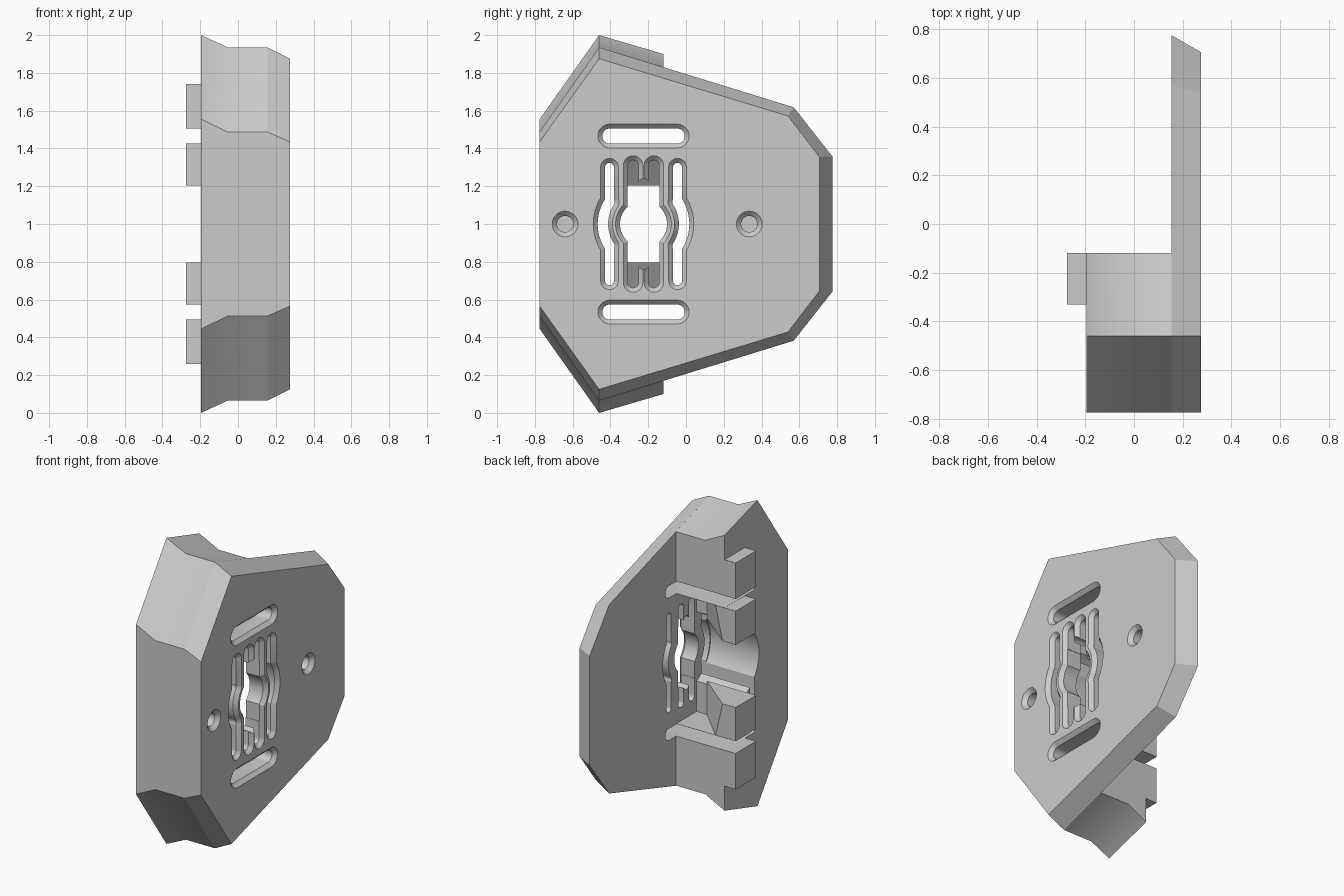
import bpy, bmesh
from math import sin, cos, pi, acos
from mathutils import Vector

if "Cube" in bpy.data.objects:
    bpy.data.objects.remove(bpy.data.objects["Cube"])

grey = bpy.data.materials.new("plain grey")
grey.use_nodes = True
colour = (0.6, 0.6, 0.6, 1)
grey.diffuse_color = colour
grey.node_tree.nodes["Principled BSDF"].inputs["Base Color"].default_value = colour

MID = -0.225    # y of the slot group's centre
FACE = 0.275    # x of the plate's outer face
BACK = 0.155    # x of the plate's inner face
REAR = -0.195   # x of the block's rear face


def loft(name, sections):
    """Closed solid through (x, [(y, z), ...]) sections of equal length."""
    bm = bmesh.new()
    rings = [[bm.verts.new((x, y, z)) for y, z in pts] for x, pts in sections]
    n = len(rings[0])
    for a, b in zip(rings, rings[1:]):
        for i in range(n):
            j = (i + 1) % n
            bm.faces.new((a[i], a[j], b[j], b[i]))
    bm.faces.new(rings[0][::-1])
    bm.faces.new(rings[-1])
    if bm.calc_volume(signed=True) < 0:
        bmesh.ops.reverse_faces(bm, faces=bm.faces)
    me = bpy.data.meshes.new(name)
    bm.to_mesh(me)
    bm.free()
    me.materials.append(grey)
    ob = bpy.data.objects.new(name, me)
    bpy.context.collection.objects.link(ob)
    return ob


def cut(targets, cutter):
    for target in targets:
        mod = target.modifiers.new("cut", 'BOOLEAN')
        mod.operation, mod.solver, mod.object = 'DIFFERENCE', 'EXACT', cutter
        bpy.context.view_layer.objects.active = target
        bpy.ops.object.modifier_apply(modifier=mod.name)
    bpy.data.objects.remove(cutter)


def mirrored(top):
    return top + [(y, 2 - z) for y, z in reversed(top)]


def box(name, x0, x1, y0, y1, z0, z1):
    pts = [(y0, z0), (y1, z0), (y1, z1), (y0, z1)]
    return loft(name, [(x0, pts), (x1, pts)])


def circle(y, r, n=32):
    return [(y + r * cos(2 * pi * i / n), 1 + r * sin(2 * pi * i / n)) for i in range(n)]


def ribbon(path, half):
    """Outline of a path with the given half width and round ends."""
    pts = [Vector(p) for p in path]
    left, right, caps = [], [], []
    for i, p in enumerate(pts):
        d = (pts[min(i + 1, len(pts) - 1)] - pts[max(i - 1, 0)]).normalized()
        side = Vector((-d.y, d.x))
        left.append(p + side * half)
        right.append(p - side * half)
        if i in (0, len(pts) - 1):
            s = -1 if i == 0 else 1
            caps.append([p + half * (side * s * cos(a) + d * s * sin(a))
                         for a in (pi * k / 10 for k in range(1, 10))])
    return [tuple(v) for v in left + caps[1] + right[::-1] + caps[0]]


def cut_slot(path, half):
    rim = 0.024
    cut((plate, block), loft("slot_cutter", [
        (-0.4, ribbon(path, half)), (FACE - rim, ribbon(path, half)),
        (FACE + 0.02, ribbon(path, half + rim * 1.8))]))


def cut_bowed_slot(side, offset, reach, radius, half):
    """Two straight vertical slots joined by an arc around the centre."""
    a = acos(offset / radius)
    y, z = MID + side * offset, radius * sin(a)
    for s in (-1, 1):
        cut_slot([(y, 1 + s * z), (y, 1 + s * reach)], half)
    cut_slot([(MID + side * radius * cos(t), 1 + radius * sin(t))
              for t in (a * k / 8 for k in range(-8, 9))], half * 1.15)


# Rear block, flared at its rear edge
flare = mirrored([(-0.775, 1.555), (-0.46, 2.0), (-0.12, 1.9)])
straight = mirrored([(-0.775, 1.487), (-0.46, 1.935), (-0.12, 1.83)])
block = loft("rear_block", [(REAR, flare), (-0.055, straight), (BACK, straight)])

# Round bore and the recess behind the inner teeth
cut([block], loft("bore_cutter", [(-0.4, circle(MID, 0.25, 48)),
                                  (0.2, circle(MID, 0.25, 48))]))
cut([block], box("recess_cutter", -0.41, 0.21, -0.33, 0, 0.575, 1.425))

# Face plate with a bevelled rim
plate = loft("face_plate", [
    (BACK, mirrored([(-0.775, 1.487), (-0.46, 1.935), (0.57, 1.618), (0.775, 1.358)])),
    (FACE, mirrored([(-0.775, 1.435), (-0.46, 1.875), (0.54, 1.572), (0.706, 1.355)]))])

# Slots: outer pair, inner pair, and the two crosswise ones
for side in (-1, 1):
    cut_bowed_slot(side, 0.18, 0.3, 0.215, 0.024)
    cut_bowed_slot(side, 0.055, 0.31, 0.092, 0.028)
    z = 1 + side * 0.466
    cut_slot([(MID - 0.178, z), (MID + 0.178, z)], 0.04)

# Central opening with rounded notches
cut([plate], box("opening_cutter", 0, 0.4, -0.31, -0.14, 0.8, 1.2))
notch = ribbon([(MID, 0.79), (MID, 1.21)], 0.03)
cut([plate], loft("notch_cutter", [(0.01, notch), (0.41, notch)]))

# Blind countersunk screw holes
for y in (-0.64, 0.335):
    cut([plate], loft("screw_cutter", [
        (FACE - 0.08, circle(y, 0.043)), (FACE - 0.025, circle(y, 0.043)),
        (FACE + 0.01, circle(y, 0.078))]))

# Teeth: plain outer pair and inner pair with sloping backs
parts = [plate, block]
for s, label in ((-1, "lower"), (1, "upper")):
    lo, hi = sorted((1 + s * 0.505, 1 + s * 0.74))
    parts.append(box(label + "_outer_tooth", -0.275, REAR, -0.33, -0.12, lo, hi))
    near, far = 1 + s * 0.205, 1 + s * 0.425
    tooth = box(label + "_inner_tooth", -0.275, 0.08, -0.33, -0.12,
                min(near, far), max(near, far))
    for v in tooth.data.vertices:
        if v.co.x > 0 and v.co.y > -0.2:
            v.co.x = -0.18 if abs(v.co.z - near) < 0.01 else -0.13
    parts.append(tooth)

# Smooth the curved walls, keep the edges crisp
bpy.ops.object.select_all(action='DESELECT')
for part in parts:
    part.select_set(True)
bpy.context.view_layer.objects.active = plate
bpy.ops.object.shade_smooth_by_angle(angle=0.5)
